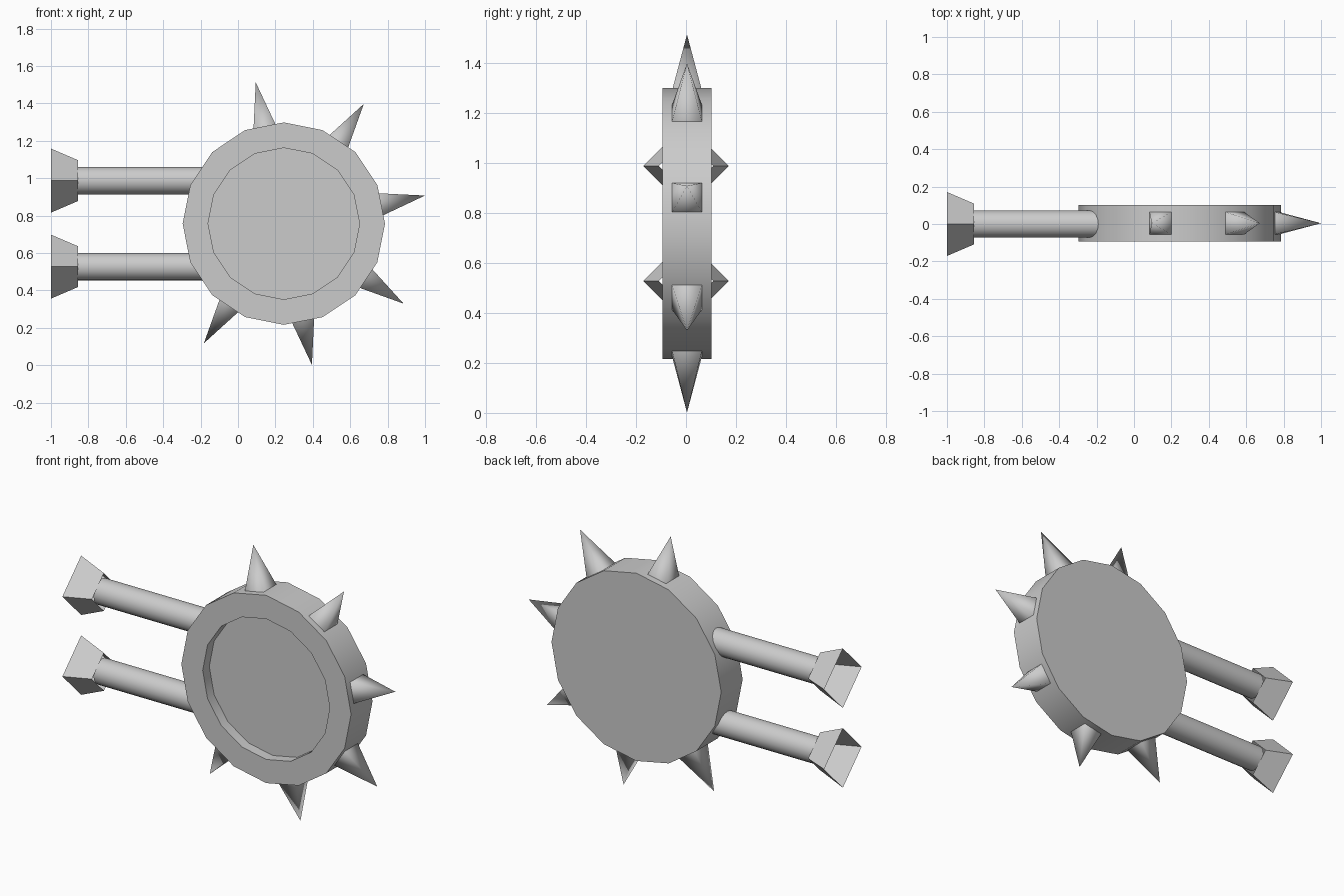
import bpy, bmesh, math
from mathutils import Matrix, Vector

cube = bpy.data.objects.get("Cube")
if cube:
    bpy.data.objects.remove(cube, do_unlink=True)

# One plain grey for the whole model
grey = bpy.data.materials.new("plain_grey")
grey.use_nodes = True
grey.diffuse_color = (0.6, 0.6, 0.6, 1)
grey.node_tree.nodes["Principled BSDF"].inputs["Base Color"].default_value = grey.diffuse_color

CENTRE = Vector((0.245, 0, 0.757))
DISC_R = 0.541


def finish(bm, name, smooth_angle=None):
    mesh = bpy.data.meshes.new(name)
    bm.to_mesh(mesh)
    bm.free()
    mesh.materials.append(grey)
    obj = bpy.data.objects.new(name, mesh)
    bpy.context.collection.objects.link(obj)
    if smooth_angle:
        bpy.ops.object.select_all(action='DESELECT')
        obj.select_set(True)
        bpy.context.view_layer.objects.active = obj
        bpy.ops.object.shade_smooth_by_angle(angle=math.radians(smooth_angle))
    return obj


def cone(name, sides, r1, r2, start, end, caps=True, turn=0, smooth=None):
    """Cone or cylinder running from start to end."""
    bm = bmesh.new()
    axis = end - start
    place = (Matrix.Translation((start + end) / 2)
             @ axis.to_track_quat('Z', 'Y').to_matrix().to_4x4()
             @ Matrix.Rotation(math.radians(turn), 4, 'Z'))
    bmesh.ops.create_cone(bm, cap_ends=caps, segments=sides, radius1=r1,
                          radius2=r2, depth=axis.length, matrix=place)
    return finish(bm, name, smooth)


# Disc with a shallow round recess in its front
bm = bmesh.new()
profile = [(DISC_R, 0.102), (DISC_R, -0.093), (0.405, -0.093), (0.405, -0.033)]
rings = []
for radius, y in profile:
    ring = []
    for i in range(16):
        a = math.tau * i / 16
        ring.append(bm.verts.new(CENTRE + Vector((radius * math.cos(a), y, radius * math.sin(a)))))
    rings.append(ring)
for a, b in zip(rings, rings[1:]):
    for i in range(16):
        j = (i + 1) % 16
        bm.faces.new((a[i], a[j], b[j], b[i]))
bm.faces.new(rings[0])
bm.faces.new(rings[-1])
bmesh.ops.recalc_face_normals(bm, faces=bm.faces)
finish(bm, "disc", 30)

# Six square spikes around the rim, leaving the rod side free
for k in range(-3, 3):
    a = math.radians(11.25 + 45 * k)
    out = Vector((math.cos(a), 0, math.sin(a)))
    base = CENTRE + Vector((0, 0.004, 0))
    spike = cone(f"spike_{k + 4}", 4, 0.06 * math.sqrt(2), 0,
                 base + out * 0.529, base + out * 0.77, turn=45)
    # Rounded shading on the four sides, flat base
    for p in spike.data.polygons:
        p.use_smooth = len(p.vertices) == 3
    for e in spike.data.edges:
        mid = sum((spike.data.vertices[i].co for i in e.vertices), Vector()) / 2
        e.use_edge_sharp = (mid - base).dot(out) < 0.55

# Two rods, each with a hollow four-sided flared foot
for label, dz in (("upper", 0.23), ("lower", -0.23)):
    z = CENTRE.z + dz
    cone(f"{label}_rod", 16, 0.073, 0.073, Vector((-0.87, 0, z)),
         Vector((-0.15, 0, z)), smooth=30)
    cone(f"{label}_foot", 4, 0.171, 0.109, Vector((-1, 0, z)),
         Vector((-0.855, 0, z)), caps=False)
